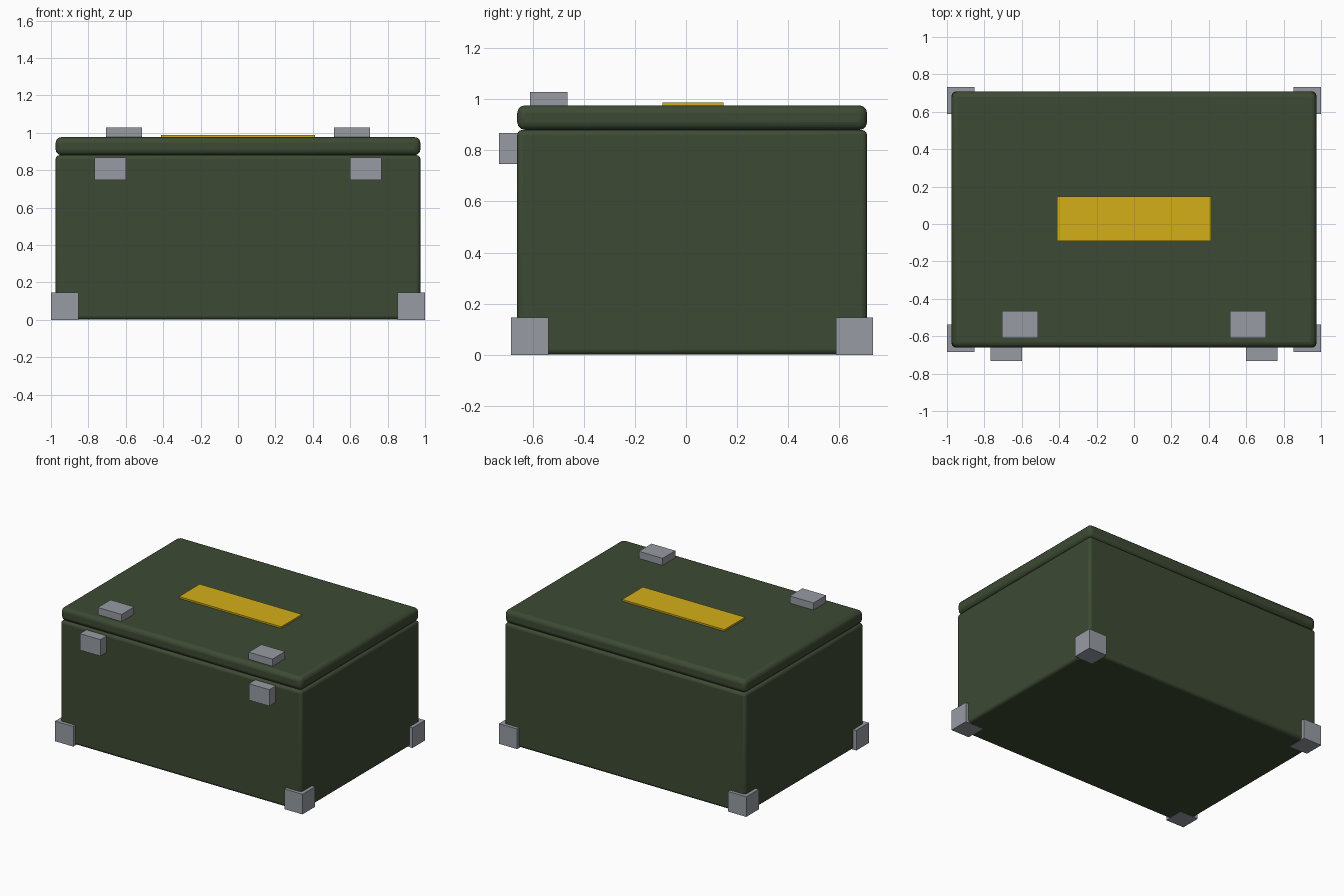
import bpy

if "Cube" in bpy.data.objects:
    bpy.data.objects.remove(bpy.data.objects["Cube"])


def material(name, rgb):
    m = bpy.data.materials.new(name)
    m.diffuse_color = (*rgb, 1)
    m.use_nodes = True
    m.node_tree.nodes["Principled BSDF"].inputs["Base Color"].default_value = m.diffuse_color
    return m


green = material("olive_paint", (0.047, 0.068, 0.034))
yellow = material("yellow_label", (0.66, 0.43, 0.01))
steel = material("steel", (0.31, 0.33, 0.37))


def box(name, lo, hi, mat, bevel=0.0):
    """Axis-aligned box between two corners, optionally with rounded edges."""
    centre = [(a + b) / 2 for a, b in zip(lo, hi)]
    bpy.ops.mesh.primitive_cube_add(size=1, location=centre)
    ob = bpy.context.object
    ob.name = name
    ob.scale = [b - a for a, b in zip(lo, hi)]
    bpy.ops.object.transform_apply(location=False, rotation=False, scale=True)
    ob.data.materials.append(mat)
    if bevel:
        mod = ob.modifiers.new("rounded_edges", 'BEVEL')
        mod.width = bevel
        mod.segments = 3
        bpy.ops.object.shade_smooth_by_angle()
    return ob


X, Y0, Y1 = 0.975, -0.66, 0.708

# Body, lid and top label
box("body", (-X, Y0, 0.001), (X, Y1, 0.88), green, 0.02)
box("lid", (-X, Y0, 0.88), (X, Y1, 0.976), green, 0.03)
box("label", (-0.413, -0.092, 0.965), (0.413, 0.147, 0.988), yellow)

for side, s in (("left", -1), ("right", 1)):
    def span(a, b):
        return sorted((s * a, s * b))

    # Corner guards at the bottom
    x0, x1 = span(0.853, 1.0)
    box(f"front_{side}_corner", (x0, -0.684, 0), (x1, -0.538, 0.147), steel)
    box(f"back_{side}_corner", (x0, 0.587, 0), (x1, 0.732, 0.147), steel)

    # Latch block on the front wall
    x0, x1 = span(0.6, 0.766)
    box(f"{side}_latch", (x0, -0.732, 0.747), (x1, -0.64, 0.867), steel)

    # Catch block on the lid
    x0, x1 = span(0.514, 0.706)
    box(f"{side}_catch", (x0, -0.61, 0.96), (x1, -0.464, 1.028), steel)
